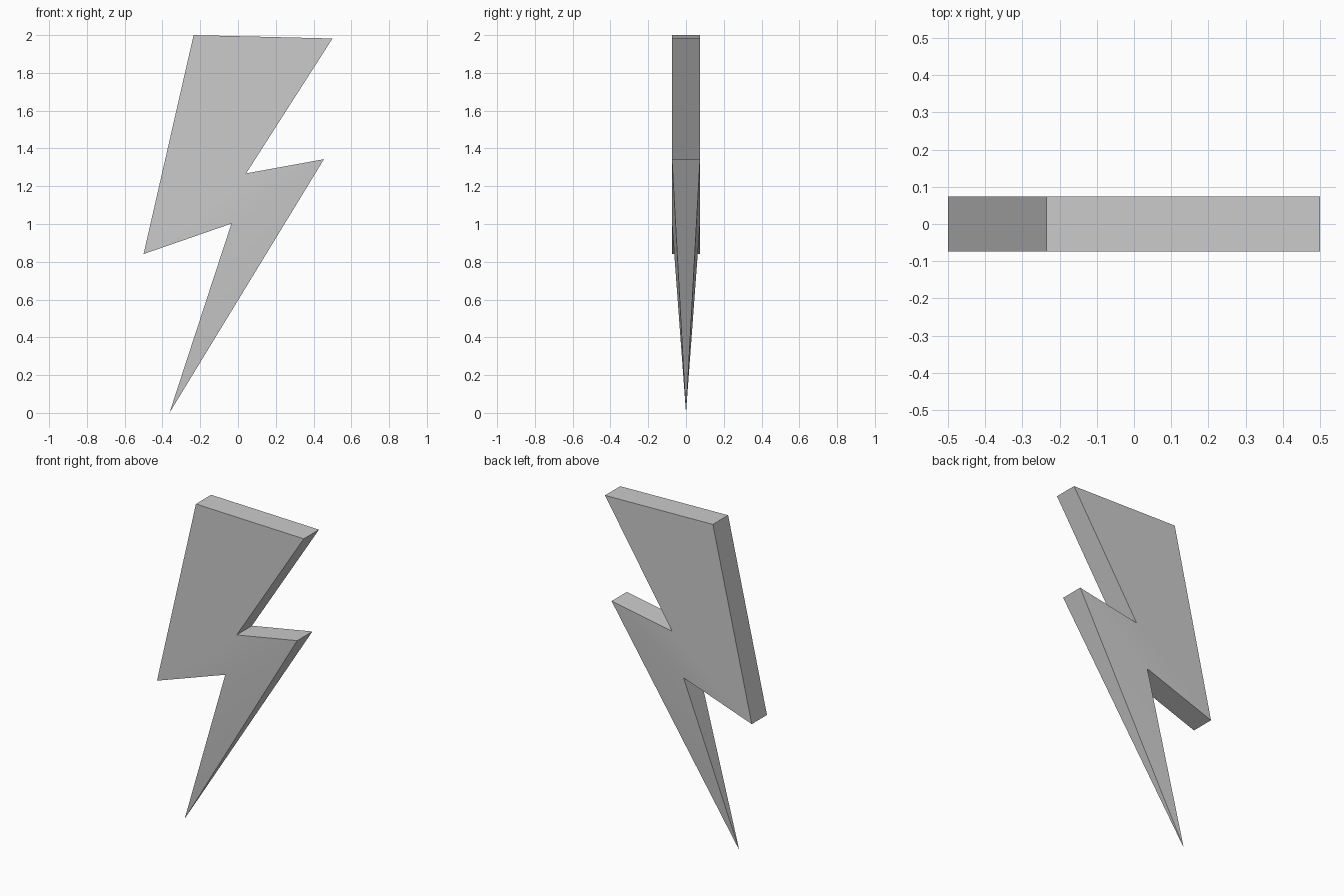
import bpy
import bmesh

if "Cube" in bpy.data.objects:
    bpy.data.objects.remove(bpy.data.objects["Cube"])

HALF = 0.074  # half thickness of the plate

# Bolt outline (x, z), clockwise from the top left corner, without the tip
outline = [(-0.235, 2.0), (0.5, 1.982), (0.043, 1.268), (0.455, 1.343),
           (-0.035, 1.002), (-0.5, 0.841)]
TIP = (-0.363, 0, 0)

bm = bmesh.new()
front = [bm.verts.new((x, -HALF, z)) for x, z in outline]
back = [bm.verts.new((x, HALF, z)) for x, z in outline]
tip = bm.verts.new(TIP)

# Flat upper plate and tapering lower spike on both sides
for side in (front, back):
    a, b, c, d, f, g = side
    bm.faces.new((a, b, c, f, g))
    bm.faces.new((c, d, f))
    bm.faces.new((d, tip, f))

# Rim: quads around the plate, triangles narrowing to the tip
for i in range(6):
    j = (i + 1) % 6
    if i != 3:
        bm.faces.new((front[i], front[j], back[j], back[i]))
for i in (3, 4):
    bm.faces.new((front[i], back[i], tip))

bmesh.ops.recalc_face_normals(bm, faces=bm.faces)
mesh = bpy.data.meshes.new("lightning_bolt")
bm.to_mesh(mesh)
bm.free()
bolt = bpy.data.objects.new("lightning_bolt", mesh)
bpy.context.collection.objects.link(bolt)

# Soft bend where the spike starts to taper, crisp rim edges
bpy.context.view_layer.objects.active = bolt
bolt.select_set(True)
bpy.ops.object.shade_smooth_by_angle(angle=0.52)
